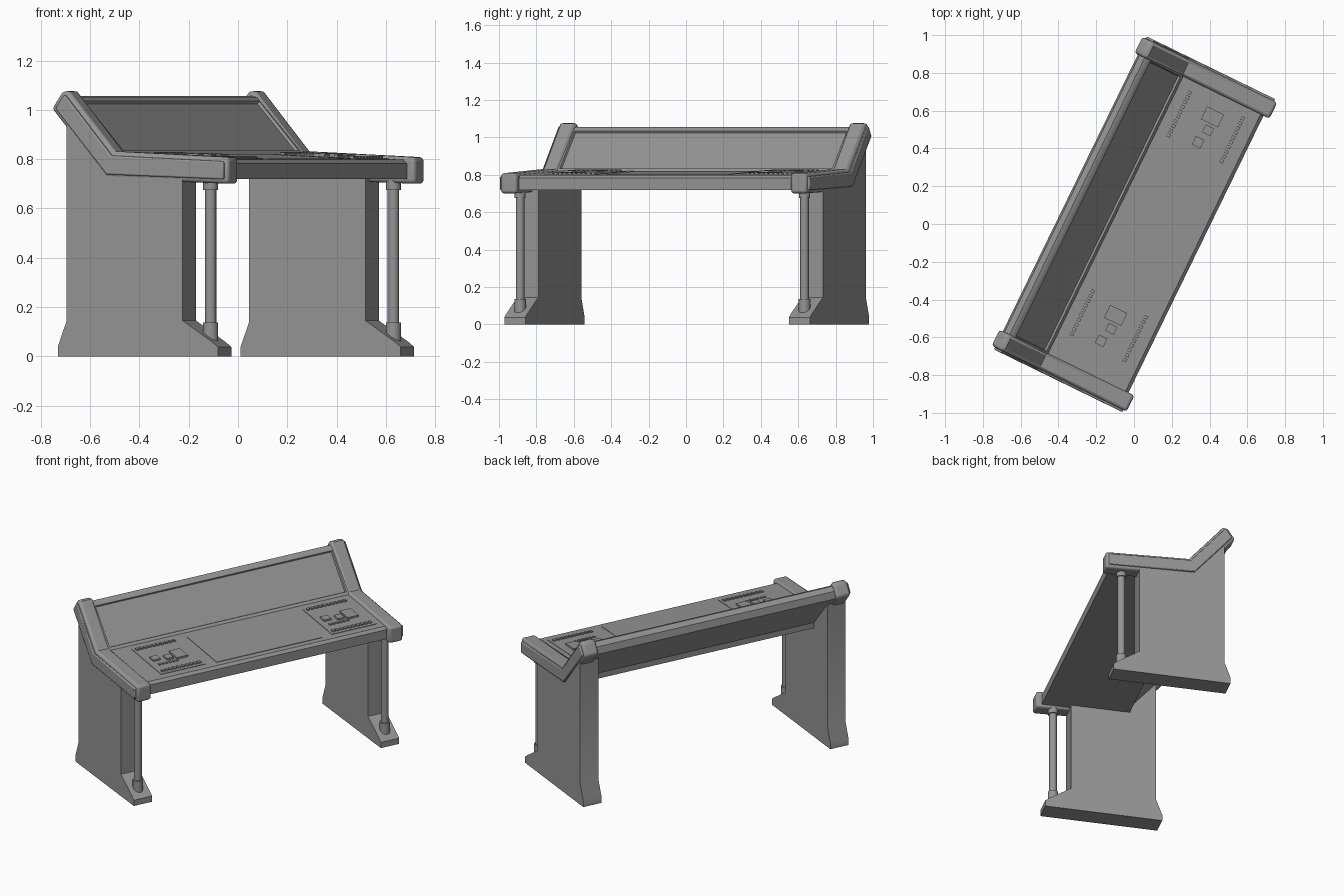
import bpy, bmesh, math
from mathutils import Matrix, Vector

cube = bpy.data.objects.get("Cube")
if cube:
    bpy.data.objects.remove(cube, do_unlink=True)

TURN = Matrix.Rotation(math.radians(64), 4, "Z")

grey = bpy.data.materials.new("plain grey")
grey.use_nodes = True
GREY = (0.3, 0.3, 0.3, 1)
grey.diffuse_color = GREY
grey.node_tree.nodes["Principled BSDF"].inputs["Base Color"].default_value = GREY


def prism(bm, profile, v0, v1):
    """Extrude a (forward, height) profile along the desk from v0 to v1."""
    a = [bm.verts.new((v0, -u, z)) for u, z in profile]
    b = [bm.verts.new((v1, -u, z)) for u, z in profile]
    bm.faces.new(a)
    bm.faces.new(b[::-1])
    for i in range(len(a)):
        j = (i + 1) % len(a)
        bm.faces.new((a[j], a[i], b[i], b[j]))
    bmesh.ops.recalc_face_normals(bm, faces=bm.faces[:])


def finish(name, bm, bevel=0, segments=2):
    bm.transform(TURN)
    mesh = bpy.data.meshes.new(name)
    bm.to_mesh(mesh)
    bm.free()
    mesh.materials.append(grey)
    ob = bpy.data.objects.new(name, mesh)
    bpy.context.collection.objects.link(ob)
    if bevel:
        mod = ob.modifiers.new("rounded edges", "BEVEL")
        mod.width, mod.segments = bevel, segments
        mod.limit_method, mod.angle_limit = "ANGLE", math.radians(50)
    bpy.ops.object.select_all(action="DESELECT")
    ob.select_set(True)
    bpy.context.view_layer.objects.active = ob
    bpy.ops.object.shade_smooth_by_angle(angle=math.radians(35))
    return ob


def inset_outline(profile, d):
    """Shrink a counter-clockwise outline by d."""
    pts, out = [Vector(p) for p in profile], []
    for i, p in enumerate(pts):
        e1 = (p - pts[i - 1]).normalized()
        e2 = (pts[(i + 1) % len(pts)] - p).normalized()
        n1, n2 = Vector((-e1.y, e1.x)), Vector((-e2.y, e2.x))
        out.append(tuple(p + (n1 + n2) * d / (1 + n1.dot(n2))))
    return out


# Desk body: worktop and sloping display back in one section
bm = bmesh.new()
prism(bm, [(0.365, 0.72), (0.365, 0.782), (0.348, 0.798), (-0.108, 0.82), (-0.312, 1.05),
           (-0.335, 1.056), (-0.365, 1.035), (-0.375, 0.99), (-0.17, 0.757), (-0.17, 0.72)],
      -0.83, 0.83)
bm.normal_update()
screen = max(bm.faces, key=lambda f: f.calc_area() if f.normal.z > 0.5 and f.normal.y < -0.5 else 0)
bmesh.ops.inset_region(bm, faces=[screen], thickness=0.028, depth=0)
bmesh.ops.inset_region(bm, faces=[screen], thickness=0.006, depth=-0.012)
finish("desk_body", bm)

# End caps, with a raised face plate on the outside
CAP = [(-0.155, 0.72), (0.4, 0.7), (0.4, 0.808), (-0.115, 0.832),
       (-0.322, 1.075), (-0.352, 1.077), (-0.4, 1.005)]
for side, s in (("left", 1), ("right", -1)):
    bm = bmesh.new()
    prism(bm, CAP, s * 0.815, s * 0.91)
    finish(side + "_end_cap", bm, 0.016, 3)
    bm = bmesh.new()
    prism(bm, inset_outline(CAP, 0.018), s * 0.9, s * 0.922)
    finish(side + "_end_plate", bm, 0.006)

    # Leg panel with flared foot
    bm = bmesh.new()
    prism(bm, [(-0.37, 0), (0.352, 0), (0.352, 0.038), (0.33, 0.056), (0.193, 0.145), (0.193, 0.74),
               (-0.14, 0.76), (-0.332, 0.96), (-0.332, 0.14), (-0.37, 0.04)], s * 0.784, s * 0.909)
    finish(side + "_leg", bm)

    # Front post with socket and collar
    bm = bmesh.new()
    for radius, z0, z1 in ((0.023, 0.06, 0.73), (0.031, 0.05, 0.137), (0.03, 0.675, 0.725)):
        bmesh.ops.create_cone(bm, cap_ends=True, segments=24, radius1=radius, radius2=radius,
                              depth=z1 - z0,
                              matrix=Matrix.Translation((s * 0.846, -0.289, (z0 + z1) / 2)))
    finish(side + "_post", bm)


# Flat pieces lying on the tilted worktop
def plate(bm, u, v, du, dv, rise):
    def top(q):
        return 0.8148 - 0.0482 * q
    a, b = u - du / 2, u + du / 2
    prism(bm, [(a, top(a) - 0.003), (b, top(b) - 0.003), (b, top(b) + rise), (a, top(a) + rise)],
          v - dv / 2, v + dv / 2)


bm = bmesh.new()
plate(bm, 0.13, 0.043, 0.365, 0.725, 0.003)
finish("centre_screen", bm)

for side, v in (("left", 0.628), ("right", -0.542)):
    bm = bmesh.new()
    plate(bm, 0.12, v, 0.365, 0.305, 0.003)
    finish(side + "_control_panel", bm)
    bm = bmesh.new()
    for i in range(10):
        for u in (-0.04, 0.272):
            plate(bm, u, v + (i - 4.5) * 0.028, 0.02, 0.018, 0.011)
    for i in range(6):
        plate(bm, 0.19, v + (i - 4.2) * 0.024, 0.016, 0.014, 0.009)
    finish(side + "_buttons", bm)
    bm = bmesh.new()
    plate(bm, 0.125, v + 0.064, 0.1, 0.075, 0.014)
    plate(bm, 0.135, v - 0.01, 0.05, 0.045, 0.014)
    plate(bm, 0.115, v - 0.09, 0.05, 0.05, 0.014)
    finish(side + "_switch_blocks", bm)
